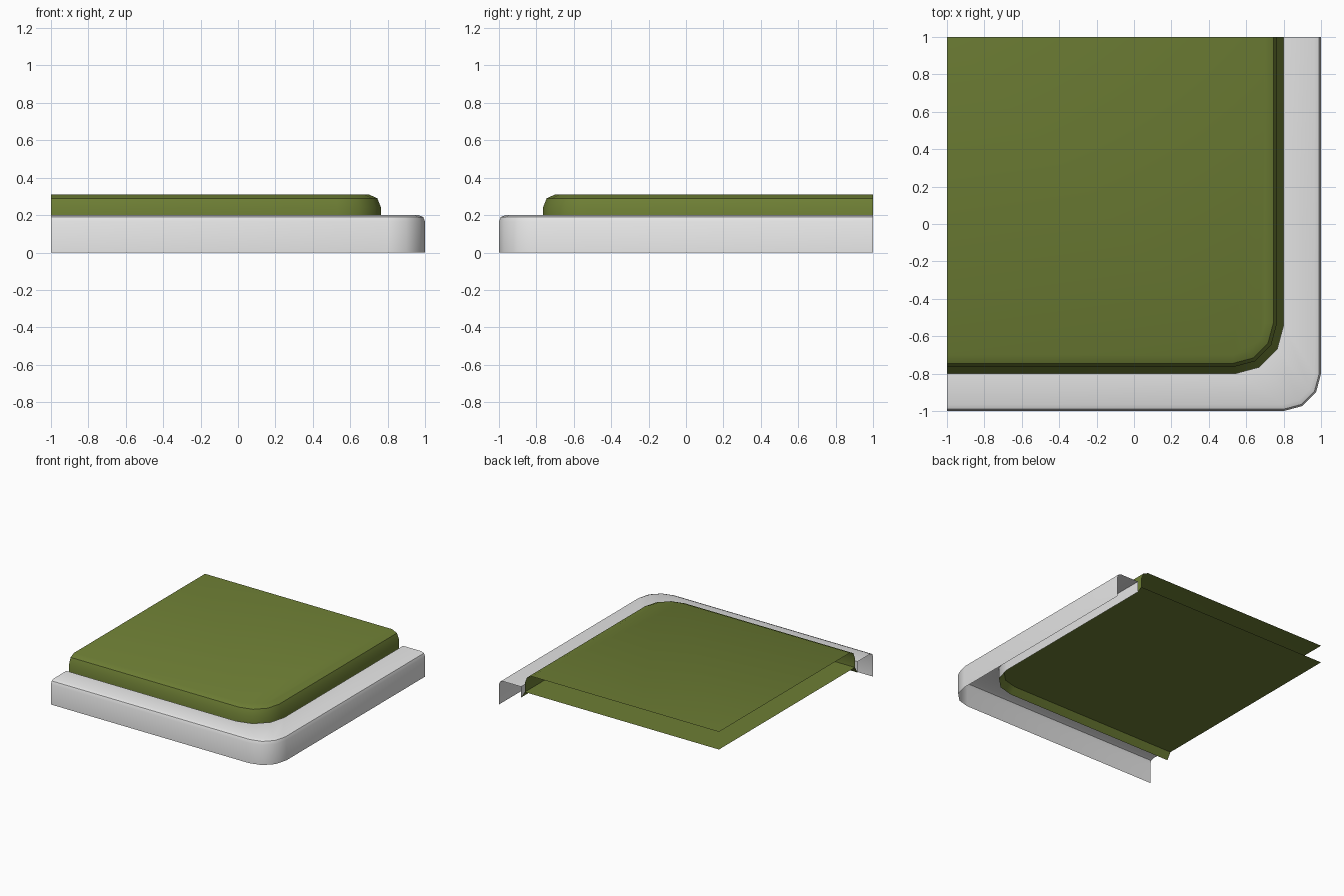
import bpy, bmesh, math

if "Cube" in bpy.data.objects:
    bpy.data.objects.remove(bpy.data.objects["Cube"])


def material(name, rgb):
    m = bpy.data.materials.new(name)
    m.diffuse_color = (*rgb, 1)
    m.use_nodes = True
    m.node_tree.nodes["Principled BSDF"].inputs["Base Color"].default_value = m.diffuse_color
    return m


def corner_path(d, r, z, steps=3):
    """L-shaped path at distance d from the centre, rounded at the +x -y corner."""
    c = d - r
    pts = [(-1, -d, z)]
    for i in range(steps + 1):
        a = math.pi / 2 * (i / steps - 1)
        pts.append((c + r * math.cos(a), -c + r * math.sin(a), z))
    return pts + [(d, 1, z)]


def shell(name, loops, mat, cap_first=False, cap_last=False):
    """Skin a list of (distance, radius, height) paths, optionally capped to the back left corner."""
    bm = bmesh.new()
    rows = [[bm.verts.new(p) for p in corner_path(*l)] for l in loops]
    for a, b in zip(rows, rows[1:]):
        for i in range(len(a) - 1):
            bm.faces.new((a[i], a[i + 1], b[i + 1], b[i]))
    if cap_last:
        bm.faces.new(rows[-1] + [bm.verts.new((-1, 1, loops[-1][2]))])
    if cap_first:
        bm.faces.new(rows[0] + [bm.verts.new((-1, 1, loops[0][2]))])
    me = bpy.data.meshes.new(name)
    bm.to_mesh(me)
    bm.free()
    me.materials.append(mat)
    ob = bpy.data.objects.new(name, me)
    bpy.context.collection.objects.link(ob)
    bpy.ops.object.select_all(action='DESELECT')
    ob.select_set(True)
    bpy.context.view_layer.objects.active = ob
    bpy.ops.object.shade_smooth_by_angle(angle=math.radians(40))
    return ob


grey = material("light_grey", (0.8, 0.8, 0.8))
green = material("olive_green", (0.155, 0.21, 0.035))

# Stone border: outer wall, rounded rim, flat top, inner wall
shell("border", [(1, .2, 0), (1, .2, .165), (.99, .19, .19), (.965, .165, .2),
                 (.8, .26, .2), (.8, .26, .11)], grey)

# Raised pad with rounded rim
shell("raised_pad", [(.765, .235, .165), (.765, .235, .24), (.745, .215, .29),
                     (.70, .17, .31)], green, cap_last=True)

# Sloped groove and the floor sheet beneath the pad
shell("groove_floor", [(.8, .26, .11), (.765, .235, .165)], green, cap_last=True)
